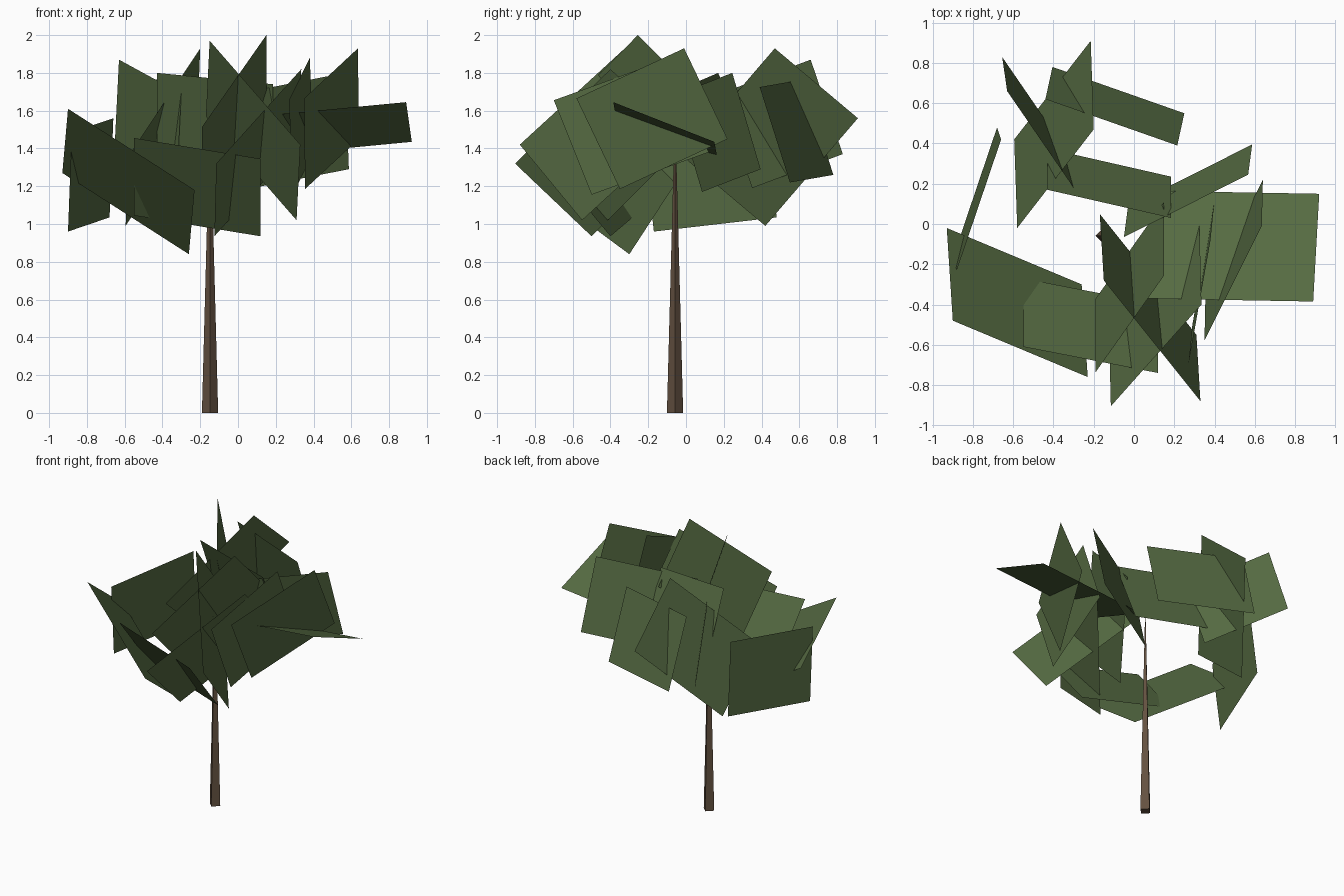
import bpy, bmesh
from mathutils import Vector


def material(name, rgb):
    m = bpy.data.materials.new(name)
    m.diffuse_color = (*rgb, 1.0)
    return m


leaf_green = material("leaf_green", (0.092, 0.147, 0.055))
bark_brown = material("bark_brown", (0.127, 0.083, 0.052))


def add_object(name, bm, mat):
    mesh = bpy.data.meshes.new(name)
    bm.to_mesh(mesh)
    bm.free()
    mesh.materials.append(mat)
    obj = bpy.data.objects.new(name, mesh)
    bpy.context.collection.objects.link(obj)
    return obj


# Trunk: slim four-sided taper
bm = bmesh.new()
bmesh.ops.create_cone(bm, cap_ends=True, segments=4, radius1=0.043,
                      radius2=0.003, depth=1.5)
trunk = add_object("trunk", bm, bark_brown)
trunk.location = (-0.148, -0.058, 0.75)


def leaf_card(name, before, corner, after):
    """Flat rectangular leaf card from three consecutive corners."""
    a, b, c = Vector(before), Vector(corner), Vector(after)
    bm = bmesh.new()
    bm.faces.new([bm.verts.new(p) for p in (a, b, c, a + c - b)])
    add_object(name, bm, leaf_green)


# Canopy: ring of tilted leaf cards around the trunk top
cards = [
    # left side
    ((-0.26, -0.30, 0.84), (-0.93, -0.02, 1.27), (-0.90, -0.48, 1.61)),
    ((-0.90, -0.17, 0.96), (-0.68, 0.48, 1.035), (-0.66, 0.42, 1.56)),
    # back
    ((-0.63, 0.66, 1.87), (-0.655, 0.83, 1.37), (-0.325, 0.35, 1.19)),
    ((-0.215, 0.91, 1.56), (-0.20, 0.47, 1.93), (-0.58, -0.02, 1.36)),
    ((0.215, 0.39, 1.725), (0.25, 0.55, 1.22), (-0.405, 0.78, 1.26)),
    ((-0.43, 0.375, 1.32), (-0.43, 0.17, 1.80), (0.185, 0.03, 1.74)),
    # right side
    ((0.92, 0.15, 1.435), (0.89, -0.385, 1.645), (0.05, -0.37, 1.565)),
    ((0.567, 0.245, 1.80), (0.587, 0.395, 1.29), (-0.03, 0.085, 1.17)),
    ((0.635, -0.01, 1.93), (0.64, 0.22, 1.45), (0.355, -0.35, 1.185)),
    ((0.27, -0.70, 1.655), (0.38, -0.08, 1.88), (0.40, 0.12, 1.38)),
    # front
    ((-0.15, -0.28, 1.97), (0.33, -0.88, 1.42), (0.31, -0.55, 1.02)),
    ((0.15, -0.255, 2.0), (-0.19, -0.735, 1.515), (-0.19, -0.37, 1.15)),
    ((-0.55, -0.61, 1.455), (0.12, -0.74, 1.345), (0.12, -0.40, 0.935)),
    ((0.335, -0.40, 1.82), (-0.115, -0.905, 1.32), (-0.125, -0.50, 0.935)),
]
for i, points in enumerate(cards):
    leaf_card(f"leaf_card_{i + 1}", *points)
